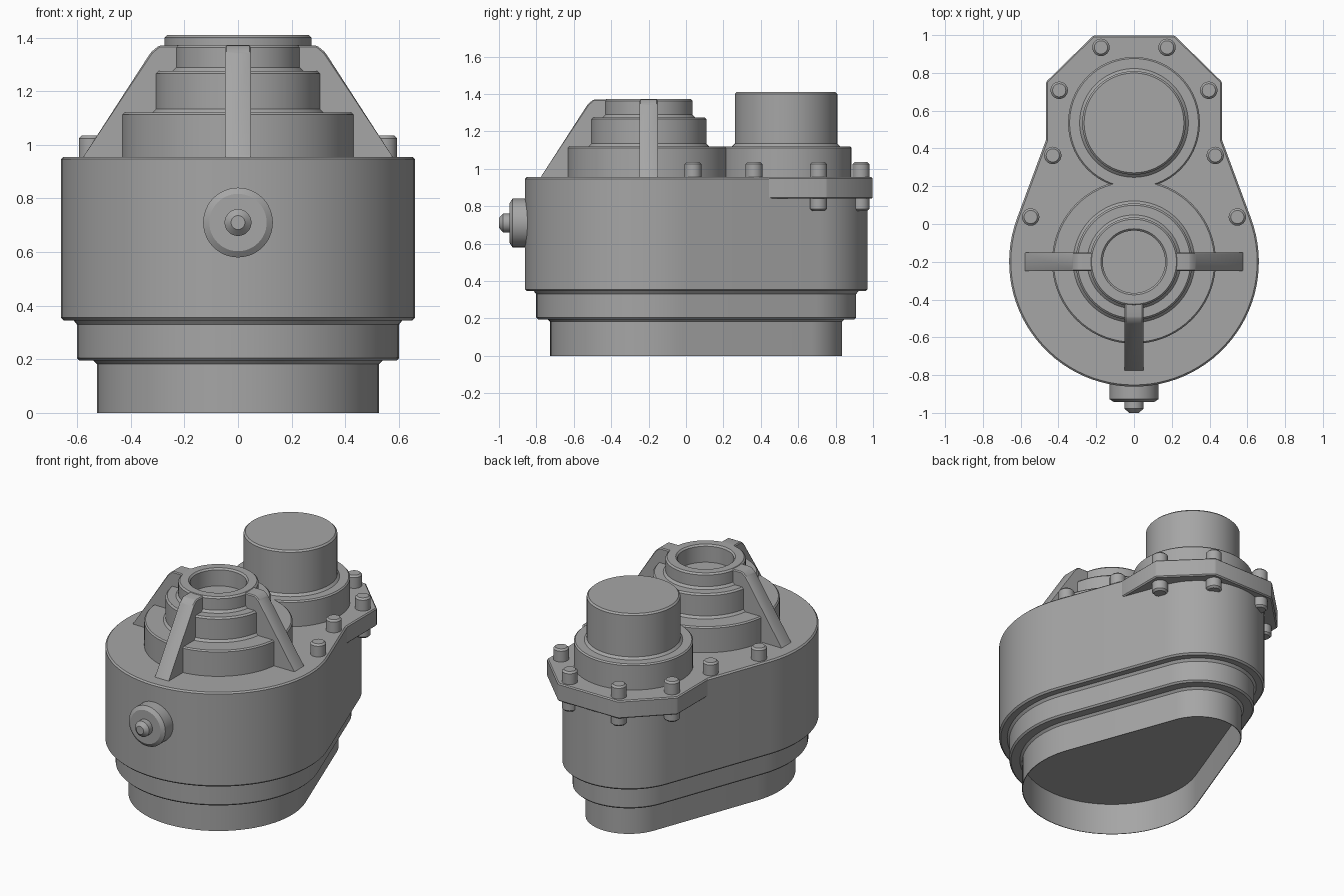
import bpy, bmesh, math
from mathutils import Matrix

if "Cube" in bpy.data.objects:
    bpy.data.objects.remove(bpy.data.objects["Cube"])

grey = bpy.data.materials.new("cast_grey")
grey.diffuse_color = (0.38, 0.38, 0.38, 1)
grey.use_nodes = True
grey.node_tree.nodes["Principled BSDF"].inputs["Base Color"].default_value = grey.diffuse_color


def loft(name, rings, matrix=None, bevel=0.0):
    """Skin a closed solid through rings of equal point count."""
    bm = bmesh.new()
    vs = [[bm.verts.new(p) for p in ring] for ring in rings]
    n = len(vs[0])
    for a, b in zip(vs, vs[1:]):
        for i in range(n):
            j = (i + 1) % n
            bm.faces.new((a[i], a[j], b[j], b[i]))
    bm.faces.new(vs[0][::-1])
    bm.faces.new(vs[-1])
    if bevel:
        bmesh.ops.bevel(bm, geom=bm.edges[:], offset=bevel, segments=1,
                        affect='EDGES', profile=0.5)
    bmesh.ops.recalc_face_normals(bm, faces=bm.faces[:])
    if matrix:
        bm.transform(matrix)
    me = bpy.data.meshes.new(name)
    bm.to_mesh(me)
    bm.free()
    me.materials.append(grey)
    ob = bpy.data.objects.new(name, me)
    bpy.context.collection.objects.link(ob)
    bpy.ops.object.select_all(action='DESELECT')
    ob.select_set(True)
    bpy.context.view_layer.objects.active = ob
    bpy.ops.object.shade_smooth_by_angle(angle=math.radians(30))
    return ob


def lathe(name, profile, matrix=None, n=72):
    ang = [2 * math.pi * i / n for i in range(n)]
    return loft(name, [[(r * math.cos(a), r * math.sin(a), z) for a in ang]
                       for r, z in profile], matrix)


# Teardrop outline: hull of a big front circle and a small back circle
Y1, R1, Y2, R2 = -0.2, 0.661, 0.58, 0.39
TILT = math.asin((R1 - R2) / (Y2 - Y1))


def teardrop(off, z):
    pts = []
    for i in range(33):
        a = TILT + (math.pi - 2 * TILT) * i / 32
        pts.append(((R2 + off) * math.cos(a), Y2 + (R2 + off) * math.sin(a), z))
    for i in range(57):
        a = math.pi - TILT + (math.pi + 2 * TILT) * i / 56
        pts.append(((R1 + off) * math.cos(a), Y1 + (R1 + off) * math.sin(a), z))
    return pts


# Stepped housing with a hollow underside
steps = [(-0.139, 0.2), (-0.139, 0), (-0.135, 0), (-0.135, 0.182), (-0.122, 0.195),
         (-0.07, 0.195), (-0.06, 0.205), (-0.06, 0.33), (-0.048, 0.345),
         (-0.01, 0.345), (0, 0.355), (0, 0.946), (-0.009, 0.955)]
loft("housing", [teardrop(o, z) for o, z in steps])

# Angular flange at the back
half = [(0.215, 0.998), (0.466, 0.752), (0.466, 0.415), (0.42, 0.35)]
outline = half + [(-x, y) for x, y in reversed(half)]
loft("flange", [[(x, y, z) for x, y in outline] for z in (0.84, 0.955)], bevel=0.007)

# Stepped bearing hub with a blind bore
lathe("bearing_hub", [
    (0.434, 0.94), (0.434, 1.112), (0.426, 1.12), (0.322, 1.12), (0.309, 1.134),
    (0.309, 1.265), (0.299, 1.275), (0.248, 1.275), (0.235, 1.289), (0.235, 1.363),
    (0.225, 1.373), (0.175, 1.373), (0.165, 1.363), (0.165, 1.26)],
    Matrix.Translation((0, -0.2, 0)))

# Capped cylinder on its collar
lathe("motor_cap", [
    (0.349, 0.94), (0.349, 1.112), (0.341, 1.12), (0.288, 1.12), (0.274, 1.134),
    (0.274, 1.4), (0.264, 1.41)], Matrix.Translation((0, 0.535, 0)))

# Three sloping ribs around the hub
rib = [(0.2, 0.94), (0.585, 0.94), (0.575, 0.958), (0.325, 1.345), (0.295, 1.37), (0.2, 1.37)]
for name, deg in (("right_rib", 0), ("left_rib", 180), ("front_rib", -90)):
    loft(name, [[(r, t, z) for r, z in rib] for t in (-0.049, 0.049)],
         Matrix.Translation((0, -0.2, 0)) @ Matrix.Rotation(math.radians(deg), 4, 'Z'),
         bevel=0.006)

# Through bolts in mirrored pairs
bolt = [(0.035, 0.775), (0.046, 0.786), (0.046, 1.024), (0.035, 1.035)]
for i, (x, y) in enumerate([(0.175, 0.935), (0.396, 0.708), (0.43, 0.363), (0.547, 0.037)]):
    for side, s in (("right", 1), ("left", -1)):
        lathe(f"{side}_bolt_{i + 1}", bolt, Matrix.Translation((s * x, y, 0)), n=24)

# Round plug on the front
lathe("drain_plug", [
    (0.13, 0.8), (0.13, 0.927), (0.107, 0.943), (0.05, 0.943), (0.05, 0.978),
    (0.026, 1.0)],
    Matrix.Translation((0, 0, 0.71)) @ Matrix.Rotation(math.radians(90), 4, 'X'), n=48)
